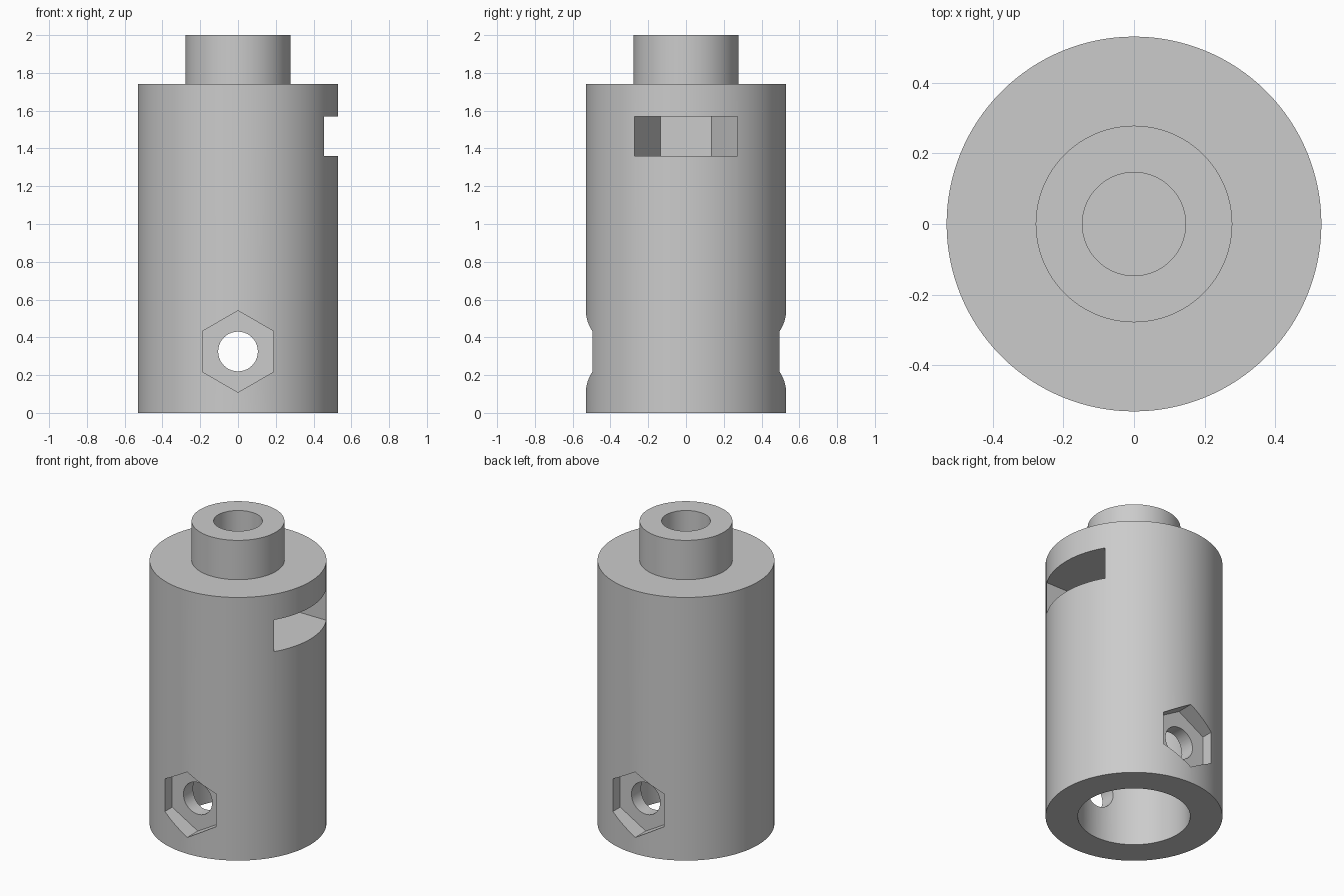
import bpy, bmesh
from math import sin, cos, pi, sqrt
from mathutils import Vector

cube = bpy.data.objects.get("Cube")
if cube:
    bpy.data.objects.remove(cube, do_unlink=True)

SIDES = 128
grey = bpy.data.materials.new("plain grey")
grey.use_nodes = True
colour = (0.6, 0.6, 0.6, 1)
grey.diffuse_color = colour
grey.node_tree.nodes["Principled BSDF"].inputs["Base Color"].default_value = colour


def make_object(name, bm):
    bmesh.ops.recalc_face_normals(bm, faces=bm.faces)
    mesh = bpy.data.meshes.new(name)
    bm.to_mesh(mesh)
    bm.free()
    mesh.materials.append(grey)
    obj = bpy.data.objects.new(name, mesh)
    bpy.context.collection.objects.link(obj)
    return obj


def lathe(name, profile):
    """Spin a radius/height profile, closing it where it meets the axis."""
    bm = bmesh.new()
    rings = []
    for r, z in profile:
        rings.append([bm.verts.new((r * cos(2 * pi * i / SIDES), r * sin(2 * pi * i / SIDES), z))
                      for i in range(SIDES)])
    for low, high in zip(rings, rings[1:]):
        for i in range(SIDES):
            j = (i + 1) % SIDES
            bm.faces.new((low[i], low[j], high[j], high[i]))
    bm.faces.new(rings[0])
    bm.faces.new(rings[-1])
    return make_object(name, bm)


def prism(name, outline, along):
    """Extrude a flat outline of points along a vector."""
    bm = bmesh.new()
    face = bm.faces.new([bm.verts.new(p) for p in outline])
    new = bmesh.ops.extrude_face_region(bm, geom=[face])["geom"]
    bmesh.ops.translate(bm, vec=Vector(along),
                        verts=[v for v in new if isinstance(v, bmesh.types.BMVert)])
    return make_object(name, bm)


def polygon_xz(sides, radius, y, z):
    return [(radius * sin(2 * pi * i / sides), y, z + radius * cos(2 * pi * i / sides))
            for i in range(sides)]


# Body, neck, blind top hole and blind lower bore in one profile
body = lathe("coupling_body", [
    (0.337, 0.9), (0.337, 0), (0.53, 0), (0.53, 1.74), (0.278, 1.74),
    (0.278, 2), (0.146, 2), (0.146, 1.3)])

# Side slot that ends in half a hexagon around the axis
R = 0.272
D = R * sqrt(3) / 2
slot = [(1, -R), (0, -R), (-D, -R / 2), (-D, R / 2), (0, R), (1, R)]
cutters = [prism("nut_slot_cutter", [(x, y, 1.36) for x, y in slot], (0, 0, 0.21))]

# Cross hole with a hexagonal pocket at the front and the back
CROSS_Z = 0.325
cutters.append(prism("cross_hole_cutter", polygon_xz(48, 0.105, -1, CROSS_Z), (0, 2, 0)))
for side in (-1, 1):
    cutters.append(prism("hex_pocket_cutter", polygon_xz(6, 0.216, side * 0.42, CROSS_Z),
                         (0, side * 0.4, 0)))

bpy.context.view_layer.objects.active = body
for cutter in cutters:
    mod = body.modifiers.new("cut", "BOOLEAN")
    mod.operation = "DIFFERENCE"
    mod.solver = "EXACT"
    mod.object = cutter
    bpy.ops.object.modifier_apply(modifier=mod.name)
    bpy.data.objects.remove(cutter, do_unlink=True)

# Smooth round walls with crisp edges
bpy.ops.object.select_all(action="DESELECT")
body.select_set(True)
bpy.ops.object.shade_smooth_by_angle(angle=pi / 6)
